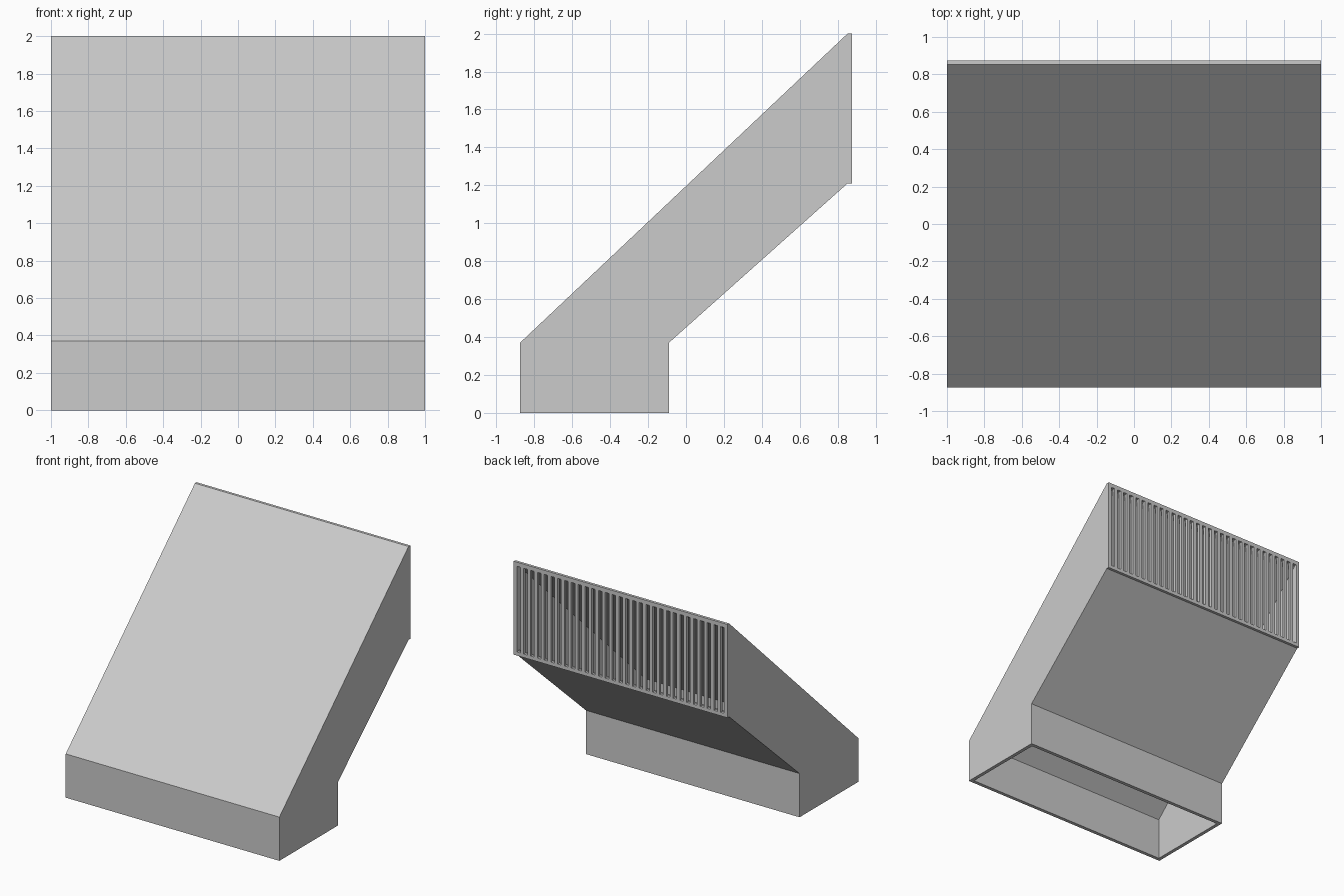
import bpy
import bmesh

cube = bpy.data.objects.get("Cube")
if cube:
    bpy.data.objects.remove(cube, do_unlink=True)

grey = bpy.data.materials.new("light grey")
grey.use_nodes = True
COLOUR = (0.6, 0.6, 0.6, 1)
grey.diffuse_color = COLOUR
grey.node_tree.nodes["Principled BSDF"].inputs["Base Color"].default_value = COLOUR

WALL = 0.03          # sheet thickness
HALF = 1.0           # half width of the duct
INNER = HALF - WALL
GRILLE_Y = 0.852     # inside face of the grille
BACK_Y = 0.875
SLOTS = 31
BAR = 0.03


def add_prism(bm, profile, x0, x1):
    """Extrude a (y, z) outline along x."""
    face = bm.faces.new([bm.verts.new((x0, y, z)) for y, z in profile])
    new = bmesh.ops.extrude_face_region(bm, geom=[face])["geom"]
    verts = [v for v in new if isinstance(v, bmesh.types.BMVert)]
    bmesh.ops.translate(bm, verts=verts, vec=(x1 - x0, 0, 0))


def make_part(name, prisms):
    bm = bmesh.new()
    for profile, x0, x1 in prisms:
        add_prism(bm, profile, x0, x1)
    bmesh.ops.recalc_face_normals(bm, faces=bm.faces)
    mesh = bpy.data.meshes.new(name)
    bm.to_mesh(mesh)
    bm.free()
    mesh.materials.append(grey)
    obj = bpy.data.objects.new(name, mesh)
    bpy.context.collection.objects.link(obj)


def rect(y0, y1, z0, z1):
    return [(y0, z0), (y1, z0), (y1, z1), (y0, z1)]


# Outer corners of the front and rear sheets, bottom to top
front = [(-0.875, 0), (-0.875, 0.37), (GRILLE_Y, 2)]
rear = [(-0.09, 0), (-0.09, 0.37), (GRILLE_Y, 1.21)]
# Matching inner corners
front_in = [(GRILLE_Y, 1.959), (-0.845, 0.357), (-0.845, 0)]
rear_in = [(GRILLE_Y, 1.25), (-0.12, 0.383), (-0.12, 0)]

# Side walls of the duct
side = front + [(BACK_Y, 2), (BACK_Y, 1.21)] + rear[::-1]
make_part("left_wall", [(side, INNER, HALF)])
make_part("right_wall", [(side, -HALF, -INNER)])

# Bent front and rear sheets between the sides
make_part("front_sheet", [(front + front_in, -INNER, INNER)])
make_part("rear_sheet", [(rear + rear_in, -INNER, INNER)])

# Outlet grille: two rails and a row of upright bars
LOW, HIGH = 1.24, 1.965
grille = [(rect(GRILLE_Y, BACK_Y, 1.21, LOW), -INNER, INNER),
          (rect(GRILLE_Y, BACK_Y, HIGH, 2), -INNER, INNER)]
slot = (2 * INNER - (SLOTS - 1) * BAR) / SLOTS
for i in range(SLOTS - 1):
    x = -INNER + slot + i * (slot + BAR)
    grille.append((rect(GRILLE_Y, BACK_Y, LOW, HIGH), x, x + BAR))
make_part("outlet_grille", grille)
